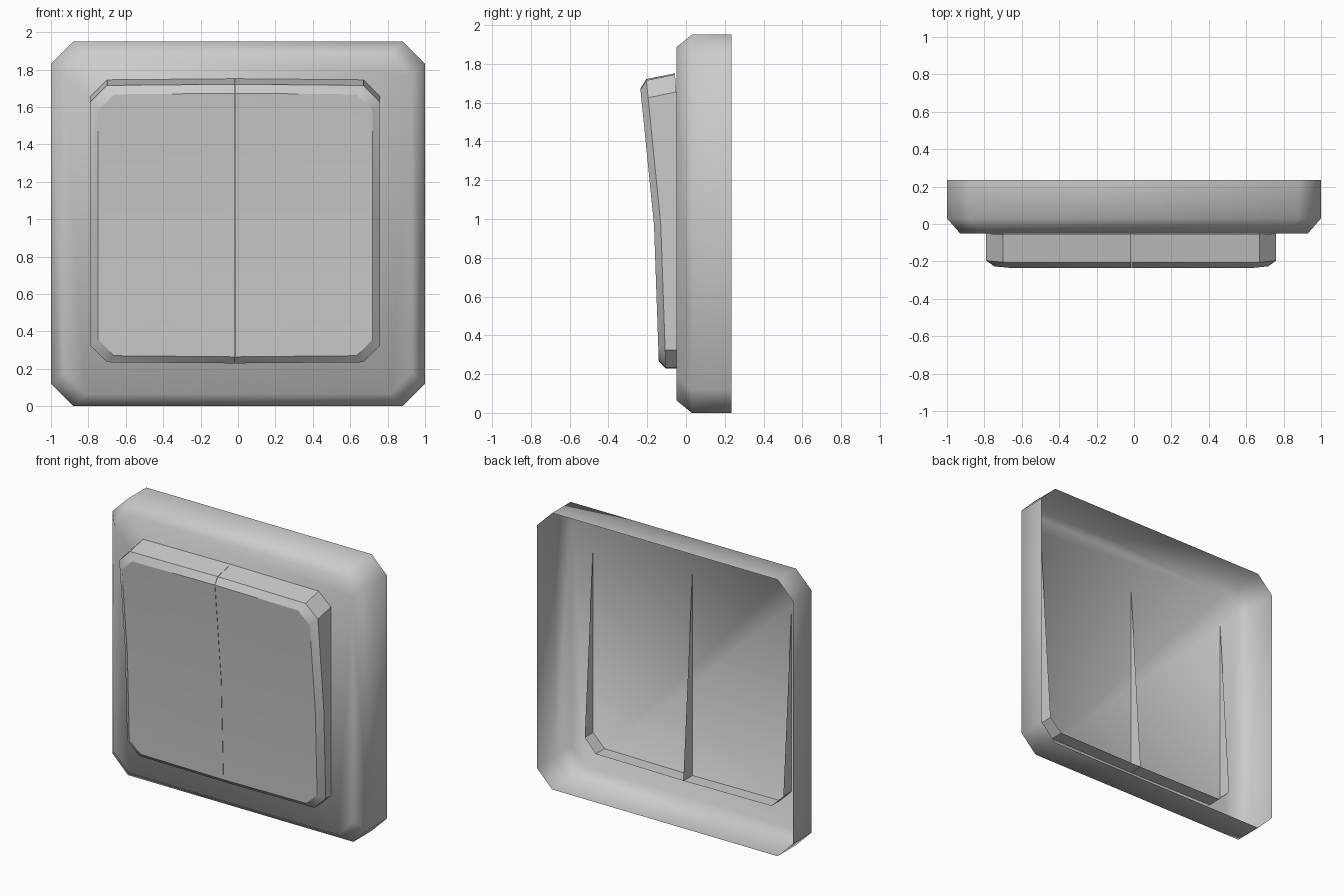
import bpy
import bmesh
import math

cube = bpy.data.objects.get("Cube")
if cube:
    bpy.data.objects.remove(cube, do_unlink=True)

grey = bpy.data.materials.new("light_grey_plastic")
grey.use_nodes = True
COLOUR = (0.6, 0.6, 0.6, 1)
grey.diffuse_color = COLOUR
grey.node_tree.nodes["Principled BSDF"].inputs["Base Color"].default_value = COLOUR


def build_shell(name, rings, angle):
    """Bridge matching rings of points, cap the last ring, leave the first open."""
    bm = bmesh.new()
    loops = [[bm.verts.new(p) for p in ring] for ring in rings]
    count = len(loops[0])
    for a, b in zip(loops, loops[1:]):
        for i in range(count):
            j = (i + 1) % count
            bm.faces.new((a[i], a[j], b[j], b[i]))
    cap = loops[-1]
    if count == 8:
        # rocker front: split along the crease between its two slopes
        bm.faces.new((cap[0], cap[1], cap[2], cap[3], cap[7]))
        bm.faces.new((cap[3], cap[4], cap[5], cap[6], cap[7]))
    else:
        bm.faces.new(cap)
    # open shells: point the front cap toward -y and make the rest agree
    bm.normal_update()
    bmesh.ops.recalc_face_normals(bm, faces=bm.faces[:])
    bm.faces.ensure_lookup_table()
    if bm.faces[-1].normal.y > 0:
        bmesh.ops.reverse_faces(bm, faces=bm.faces[:])
    mesh = bpy.data.meshes.new(name)
    bm.to_mesh(mesh)
    bm.free()
    mesh.materials.append(grey)
    obj = bpy.data.objects.new(name, mesh)
    bpy.context.collection.objects.link(obj)
    bpy.ops.object.select_all(action="DESELECT")
    obj.select_set(True)
    bpy.context.view_layer.objects.active = obj
    bpy.ops.object.shade_smooth_by_angle(angle=math.radians(angle))
    return obj


# Frame: open-backed box with cut corners and a bevelled front
MID_Z = 0.975


def frame_ring(y, half_x, half_z, cut):
    half = [(half_x, -half_z + cut), (half_x, half_z - cut),
            (half_x - cut, half_z), (-half_x + cut, half_z)]
    # the other half is the same outline turned half way round
    ring = half + [(-x, -z) for x, z in half]
    # a symmetric ring has each corner pair once
    return [(x, y, MID_Z + z) for x, z in ring]


def frame_shell():
    rings = [frame_ring(0.235, 1.0, 0.975, 0.12),
             frame_ring(0.03, 1.0, 0.975, 0.12),
             frame_ring(-0.05, 0.93, 0.91, 0.115)]
    # start the ring so the cap splits straight across the flat front
    return build_shell("frame", rings, 47)


frame_shell()

# Rockers: two tilted open-backed shells with a crease at mid height
CENTRE_X = -0.015
CREASE_Z = 0.97


def bent(base):
    """Depth of a front ring: steeper above the crease than below."""
    def depth(z):
        d = z - CREASE_Z
        return base - d * (0.1 if d > 0 else 0.035)
    return depth


def back_depth(z):
    return -0.05 + (1.65 - z) * 0.07


def rocker_ring(side, depth, width, low, high, cut):
    inner = 0.001
    outline = [(inner, low - 0.006), (width - cut, low), (width, low + cut),
               (width, CREASE_Z), (width, high - cut), (width - cut, high),
               (inner, high + 0.006), (inner, CREASE_Z)]
    return [(CENTRE_X + side * x, depth(z), z) for x, z in outline]


for side, label in ((1, "left"), (-1, "right")):
    build_shell(label + "_rocker", [
        rocker_ring(side, back_depth, 0.775, 0.235, 1.745, 0.09),
        rocker_ring(side, bent(-0.13), 0.775, 0.235, 1.715, 0.09),
        rocker_ring(side, bent(-0.165), 0.733, 0.27, 1.667, 0.085),
    ], 30)
